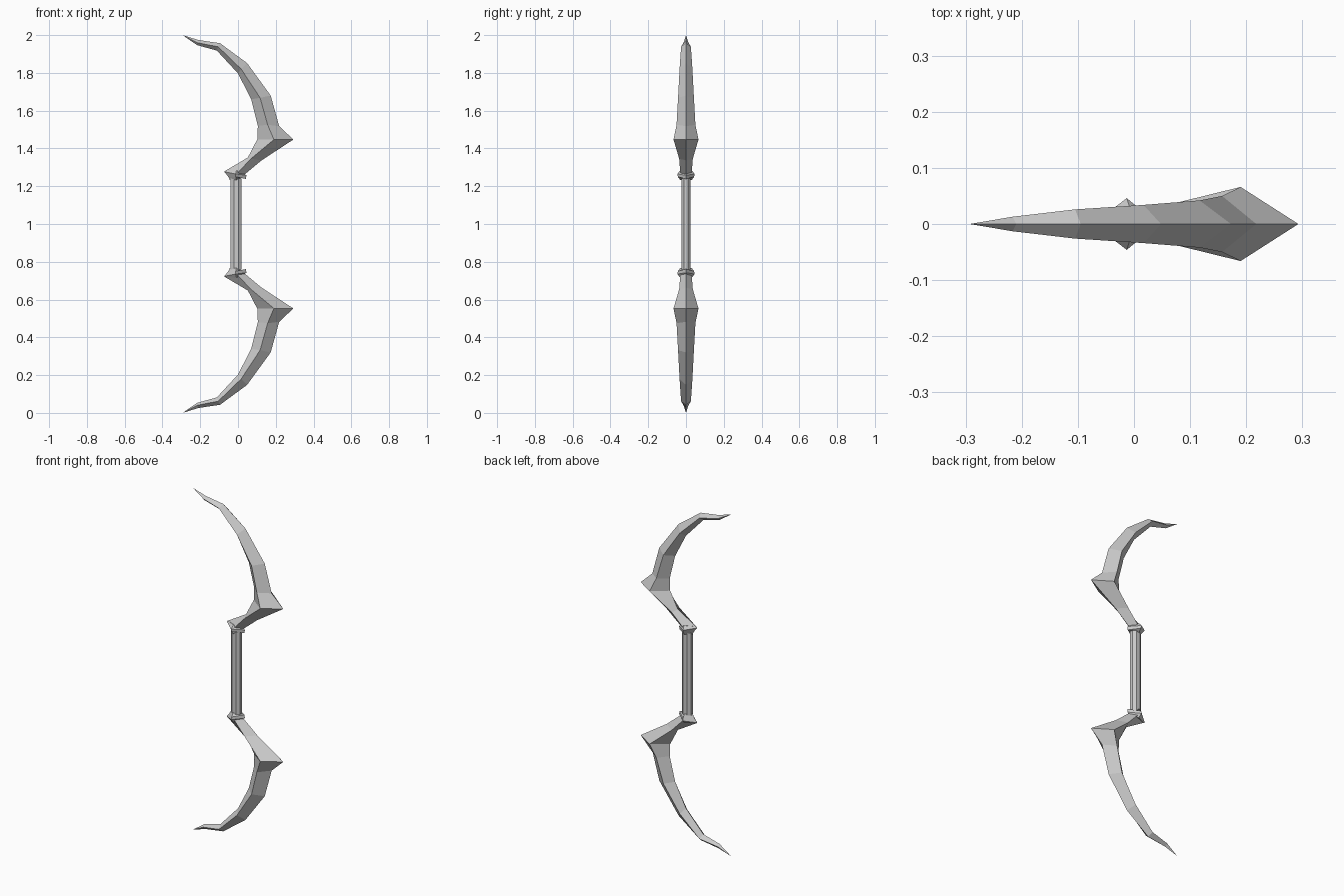
import bpy
import bmesh
from math import cos, sin, tau

if "Cube" in bpy.data.objects:
    bpy.data.objects.remove(bpy.data.objects["Cube"])


def loft(name, rings, mirror=True):
    """Skin a list of vertex rings; a one-point ring closes to a tip. Mirrored about z = 1."""
    bm = bmesh.new()
    loops = [[bm.verts.new((x, y, z - 1)) for x, y, z in ring] for ring in rings]
    for a, b in zip(loops, loops[1:]):
        n = len(a)
        for i in range(n):
            j = (i + 1) % n
            if len(b) == 1:
                bm.faces.new((a[i], a[j], b[0]))
            else:
                bm.faces.new((a[i], a[j], b[j], b[i]))
    for end in (loops[0], loops[-1]):
        if len(end) > 2:
            bm.faces.new(end)
    bmesh.ops.recalc_face_normals(bm, faces=bm.faces)
    mesh = bpy.data.meshes.new(name)
    bm.to_mesh(mesh)
    bm.free()
    obj = bpy.data.objects.new(name, mesh)
    obj.location.z = 1
    bpy.context.collection.objects.link(obj)
    if mirror:
        mod = obj.modifiers.new("mirror", 'MIRROR')
        mod.use_axis = (False, False, True)
        mod.use_mirror_merge = False
    return obj


def diamond(inner, ridge, outer, w):
    """Blade cross-section: inner edge, two side ridges, outer edge (x, z pairs)."""
    return [(inner[0], 0, inner[1]), (ridge[0], -w, ridge[1]),
            (outer[0], 0, outer[1]), (ridge[0], w, ridge[1])]


# Blade-like limbs: inner edge, side ridge, outer edge, half width
limb = [
    ((-0.07, 1.28), (-0.005, 1.268), (0.035, 1.262), 0.030),
    ((0.052, 1.352), (0.068, 1.345), (0.125, 1.337), 0.036),
    ((0.102, 1.448), (0.19, 1.447), (0.293, 1.447), 0.066),
    ((0.105, 1.52), (0.157, 1.525), (0.218, 1.518), 0.050),
    ((0.070, 1.66), (0.117, 1.668), (0.173, 1.68), 0.042),
    ((0.00, 1.797), (0.017, 1.82), (0.048, 1.852), 0.034),
    ((-0.112, 1.918), (-0.105, 1.938), (-0.095, 1.957), 0.026),
    ((-0.217, 1.947), (-0.216, 1.96), (-0.21, 1.974), 0.013),
]
loft("limbs", [diamond(*s) for s in limb] + [[(-0.293, 0, 2.0)]])

# Faceted collars where limbs meet the grip
collar = [
    ((-0.043, 1.232), (-0.010, 1.232), (0.018, 1.245), 0.030),
    ((-0.050, 1.248), (-0.012, 1.250), (0.043, 1.238), 0.043),
    ((-0.073, 1.277), (-0.013, 1.265), (0.044, 1.258), 0.046),
    ((-0.066, 1.283), (-0.008, 1.285), (0.026, 1.272), 0.030),
]
loft("collars", [diamond(*s) for s in collar])

# Straight eight-sided grip
loft("grip", [[(-0.01 + 0.032 * cos(tau * (i + 0.5) / 8), 0.025 * sin(tau * (i + 0.5) / 8), z)
               for i in range(8)] for z in (0.76, 1.24)], mirror=False)
